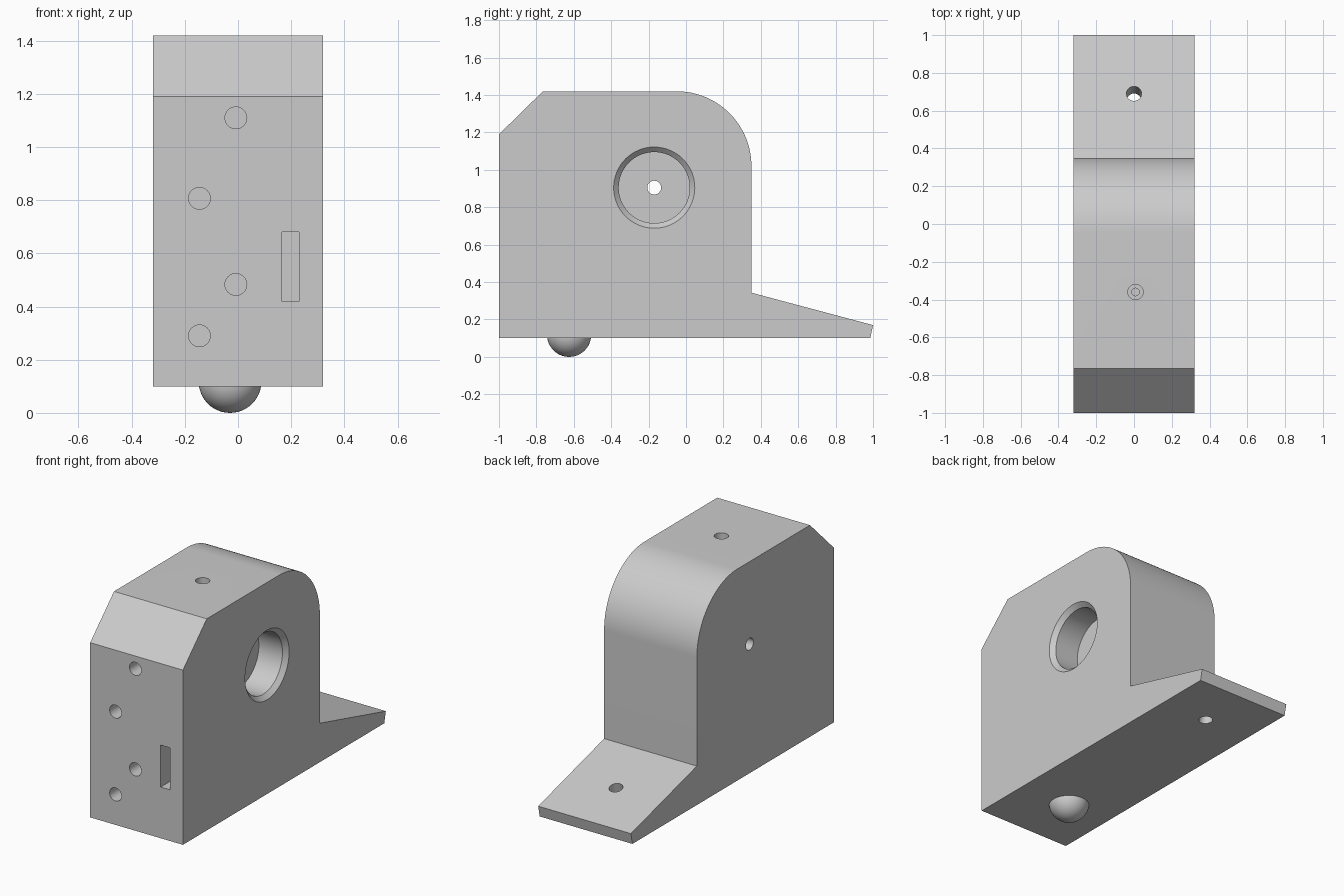
import bpy
import bmesh
from math import pi, sin, cos, atan2, radians
from mathutils import Vector

cube = bpy.data.objects.get("Cube")
if cube:
    bpy.data.objects.remove(cube, do_unlink=True)

# Single grey material
grey = bpy.data.materials.new("plain_grey")
grey.use_nodes = True
colour = (0.6, 0.6, 0.6, 1)
grey.diffuse_color = colour
grey.node_tree.nodes["Principled BSDF"].inputs["Base Color"].default_value = colour

HALF = 0.32      # half width of the block
BASE = 0.1       # underside height


def make_object(name, bm):
    bmesh.ops.recalc_face_normals(bm, faces=bm.faces[:])
    mesh = bpy.data.meshes.new(name)
    bm.to_mesh(mesh)
    bm.free()
    mesh.materials.append(grey)
    obj = bpy.data.objects.new(name, mesh)
    bpy.context.collection.objects.link(obj)
    return obj


def smooth(obj):
    bpy.ops.object.select_all(action="DESELECT")
    obj.select_set(True)
    bpy.context.view_layer.objects.active = obj
    bpy.ops.object.shade_smooth_by_angle(angle=radians(30))


def cut(target, cutter):
    """Subtract the cutter from the target, then discard it."""
    cutter.hide_render = True
    mod = target.modifiers.new("cut", "BOOLEAN")
    mod.operation = "DIFFERENCE"
    mod.solver = "EXACT"
    mod.object = cutter
    bpy.context.view_layer.objects.active = target
    bpy.ops.object.modifier_apply(modifier=mod.name)
    bpy.data.objects.remove(cutter, do_unlink=True)


def drill(target, start, direction, steps, segments=32):
    """Cut a turned hole; steps are (depth, radius) pairs along the direction."""
    turn = Vector((0, 0, 1)).rotation_difference(Vector(direction))
    bm = bmesh.new()
    rings = []
    for depth, radius in steps:
        ring = []
        for i in range(segments):
            a = 2 * pi * i / segments
            p = Vector((radius * cos(a), radius * sin(a), depth))
            ring.append(bm.verts.new(turn @ p + Vector(start)))
        rings.append(ring)
    for low, high in zip(rings, rings[1:]):
        for i in range(segments):
            j = (i + 1) % segments
            bm.faces.new((low[i], low[j], high[j], high[i]))
    bm.faces.new(rings[0])
    bm.faces.new(rings[-1])
    cut(target, make_object("drill_cutter", bm))


# Block: side profile with chamfered front, rounded back and sloping foot
radius, arc_y, arc_z = 0.4, -0.05, 1.02
profile = [(-1, BASE), (-1, 1.19), (-0.765, 1.42)]
for i in range(33):
    a = pi / 2 * (1 - i / 32)
    profile.append((arc_y + radius * cos(a), arc_z + radius * sin(a)))
profile += [(0.35, 0.343), (1, 0.17), (0.985, BASE)]
bm = bmesh.new()
face = bm.faces.new([bm.verts.new((-HALF, y, z)) for y, z in profile])
extruded = bmesh.ops.extrude_face_region(bm, geom=[face])["geom"]
verts = [v for v in extruded if isinstance(v, bmesh.types.BMVert)]
bmesh.ops.translate(bm, verts=verts, vec=(2 * HALF, 0, 0))
block = make_object("block", bm)

# Chamfered bore with a small through hole
drill(block, (HALF, -0.17, 0.905), (-1, 0, 0),
      [(-0.01, 0.227), (0.027, 0.19), (0.19, 0.19)], 64)
drill(block, (HALF, -0.17, 0.905), (-1, 0, 0), [(0.15, 0.037), (0.7, 0.037)])

# Front holes
for x, z in [(-0.008, 1.11), (-0.145, 0.807), (-0.008, 0.483), (-0.145, 0.29)]:
    drill(block, (x, -1, z), (0, 1, 0), [(-0.05, 0.041), (0.25, 0.041)])

# Stepped hole in the top
drill(block, (0.008, -0.36, 1.42), (0, 0, -1),
      [(-0.05, 0.041), (0.15, 0.041), (0.15, 0.02), (0.3, 0.02)])

# Foot hole, square to the slope
tilt = atan2(0.173, 0.65)
drill(block, (0, 0.69, 0.252), (0, -sin(tilt), -cos(tilt)),
      [(-0.05, 0.04), (0.3, 0.04)])

# Front slot
bm = bmesh.new()
bmesh.ops.create_cube(bm, size=1)
bmesh.ops.scale(bm, vec=(0.064, 0.4, 0.262), verts=bm.verts[:])
bmesh.ops.translate(bm, vec=(0.198, -1, 0.55), verts=bm.verts[:])
cut(block, make_object("slot_cutter", bm))
smooth(block)

# Rounded foot under the front
ball = 0.118
bm = bmesh.new()
bmesh.ops.create_uvsphere(bm, u_segments=48, v_segments=24, radius=ball)
bmesh.ops.delete(bm, geom=[v for v in bm.verts if v.co.z > 0.001], context="VERTS")
bmesh.ops.holes_fill(bm, edges=[e for e in bm.edges if e.is_boundary], sides=0)
bmesh.ops.translate(bm, vec=(-0.03, -0.625, ball), verts=bm.verts[:])
smooth(make_object("ball_foot", bm))
